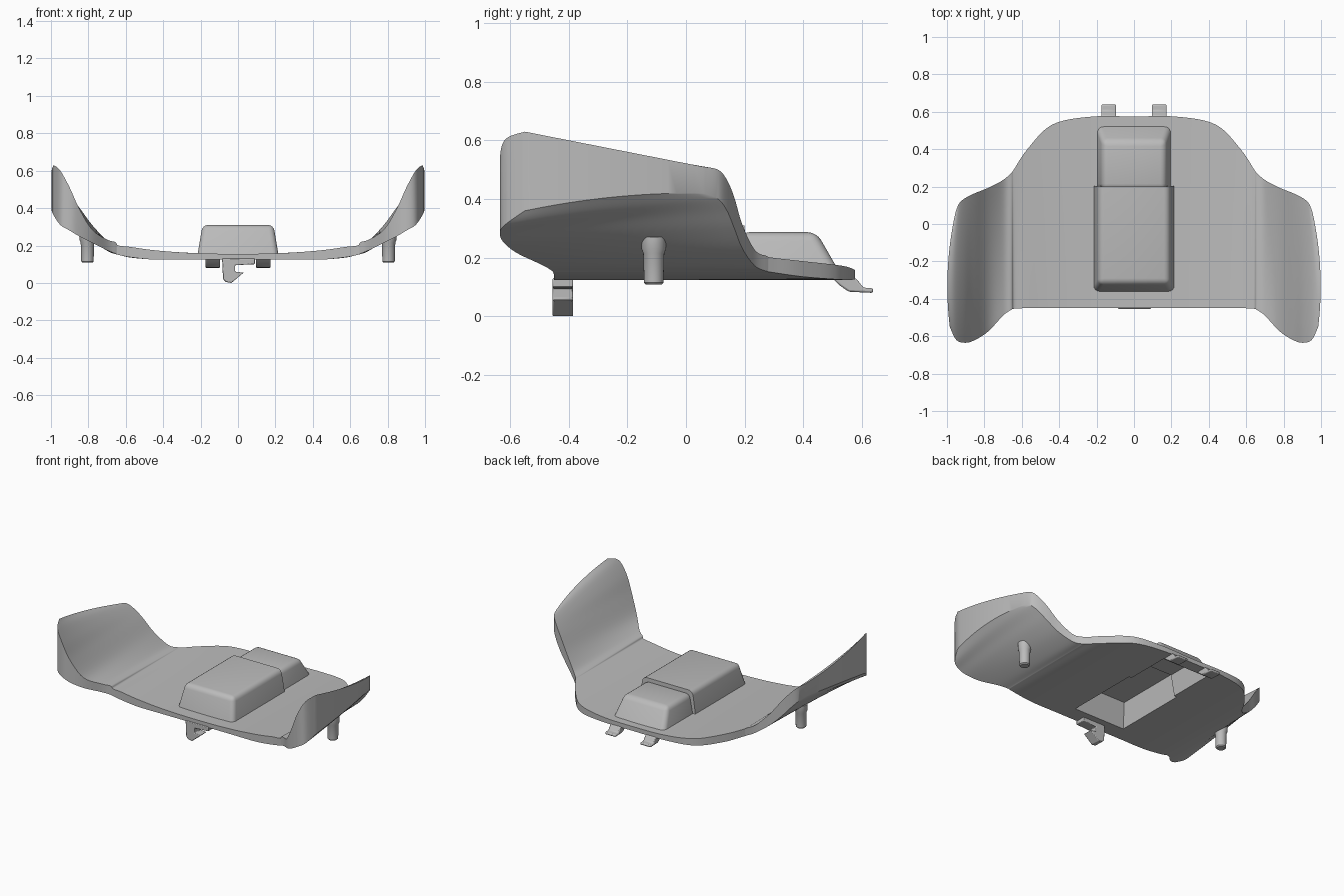
import bpy, bmesh, math
from mathutils import Vector

if "Cube" in bpy.data.objects:
    bpy.data.objects.remove(bpy.data.objects["Cube"])

grey = bpy.data.materials.new("plain_grey")
grey.use_nodes = True
grey.diffuse_color = (0.5, 0.5, 0.5, 1)
grey.node_tree.nodes["Principled BSDF"].inputs["Base Color"].default_value = (0.5, 0.5, 0.5, 1)


def finish(bm, name):
    """Turn a bmesh into a named object with the shared material."""
    bmesh.ops.recalc_face_normals(bm, faces=bm.faces)
    mesh = bpy.data.meshes.new(name)
    bm.to_mesh(mesh)
    bm.free()
    mesh.materials.append(grey)
    obj = bpy.data.objects.new(name, mesh)
    bpy.context.collection.objects.link(obj)
    return obj


def select_only(obj):
    bpy.ops.object.select_all(action='DESELECT')
    obj.select_set(True)
    bpy.context.view_layer.objects.active = obj


def smooth(obj, degrees=35):
    select_only(obj)
    bpy.ops.object.shade_smooth_by_angle(angle=math.radians(degrees))


def cut(obj, cutters):
    for cutter in cutters:
        mod = obj.modifiers.new("cut", 'BOOLEAN')
        mod.operation = 'DIFFERENCE'
        mod.solver = 'EXACT'
        mod.object = cutter
        select_only(obj)
        bpy.ops.object.modifier_apply(modifier=mod.name)


def catmull(p0, p1, p2, p3, t):
    return [0.5 * (2 * b + (c - a) * t + (2 * a - 5 * b + 4 * c - d) * t * t
                   + (3 * b - a - 3 * c + d) * t ** 3)
            for a, b, c, d in zip(p0, p1, p2, p3)]


# Shell stations: front x, y; back x, y; top z front, back; bottom z front, back
stations = [
    (0, -.45, 0, .575, .155, .155, .125, .125),
    (.25, -.45, .24, .573, .16, .16, .125, .125),
    (.45, -.45, .44, .53, .175, .173, .125, .125),
    (.58, -.45, .57, .4, .193, .188, .138, .135),
    (.64, -.453, .64, .295, .2, .2, .15, .15),
    (.655, -.458, .655, .275, .218, .206, .156, .154),
    (.7, -.49, .7, .235, .232, .226, .175, .172),
    (.78, -.575, .78, .193, .285, .31, .215, .23),
    (.85, -.62, .85, .165, .4, .405, .25, .3),
    (.9, -.635, .9, .14, .51, .465, .28, .36),
    (.95, -.62, .935, .11, .6, .5, .31, .4),
    (.985, -.55, .955, .06, .63, .51, .36, .42),
]


def shell_columns(steps=5):
    flip = [-v if i in (0, 2) else v for i, v in enumerate(stations[1])]
    keys = [flip] + stations + [stations[-1]]
    half = [catmull(*keys[i:i + 4], s / steps)
            for i in range(len(stations) - 1) for s in range(steps)]
    half.append(stations[-1])
    left = [[-v if i in (0, 2) else v for i, v in enumerate(c)] for c in half[:0:-1]]
    return left + half


def build_shell(rows=20):
    bm = bmesh.new()
    rings = []
    for xf, yf, xb, yb, tf, tb, lf, lb in shell_columns():
        top, low = [], []
        for r in range(rows + 1):
            t = r / rows
            arch = 4 * t * (1 - t) * abs(xf) ** 10
            x = xf + (xb - xf) * t + math.copysign(0.03, xf) * arch
            y = yf + (yb - yf) * t
            top.append(bm.verts.new((x, y, tf + (tb - tf) * t)))
            low.append(bm.verts.new((x, y, lf + (lb - lf) * t + 0.02 * arch)))
        rings.append(top + low[::-1])
    # Skin neighbouring rings, then close both outer walls
    for a, b in zip(rings, rings[1:]):
        for i in range(len(a)):
            j = (i + 1) % len(a)
            bm.faces.new((a[i], a[j], b[j], b[i]))
    for ring in (rings[0], rings[-1]):
        for i in range(rows):
            bm.faces.new((ring[i], ring[i + 1], ring[-2 - i], ring[-1 - i]))
    return finish(bm, "shell")


def tapered_box(name, half_base, half_top, y_base, y_top, z, bevel=0.0, square_back=False):
    bm = bmesh.new()
    loops = []
    for hx, (y0, y1), h in ((half_base, y_base, z[0]), (half_top, y_top, z[1])):
        loops.append([bm.verts.new((x, y, h)) for x, y in
                      ((-hx, y0), (hx, y0), (hx, y1), (-hx, y1))])
    low, top = loops
    bm.faces.new(low)
    bm.faces.new(top)
    for i in range(4):
        j = (i + 1) % 4
        bm.faces.new((low[i], low[j], top[j], top[i]))
    if bevel:
        back = set(low[2:] + top[2:]) if square_back else set()
        edges = [e for e in bm.edges if not set(e.verts) <= set(low)
                 and not set(e.verts) <= back]
        bmesh.ops.bevel(bm, geom=edges, offset=bevel, segments=4,
                        profile=0.5, affect='EDGES')
    return finish(bm, name)


def extrude_profile(name, points, offset, bevel=0.006):
    """Extrude a closed outline along the given vector."""
    bm = bmesh.new()
    face = bm.faces.new([bm.verts.new(p) for p in points])
    new = bmesh.ops.extrude_face_region(bm, geom=[face])["geom"]
    bmesh.ops.translate(bm, vec=Vector(offset),
                        verts=[g for g in new if isinstance(g, bmesh.types.BMVert)])
    obj = finish(bm, name)
    mod = obj.modifiers.new("soft_edges", 'BEVEL')
    mod.width, mod.segments = bevel, 2
    return obj


# Shell and its stepped hollow housing
shell = build_shell()
large = tapered_box("large_housing", .218, .19, (-.365, .205), (-.32, .2), (.14, .31), .03, True)
small = tapered_box("small_housing", .2, .17, (.185, .53), (.185, .445), (.14, .287), .03)
cutters = [
    tapered_box("large_cavity", .2, .172, (-.345, .185), (-.3, .182), (.1, .29)),
    tapered_box("small_cavity", .18, .15, (.16, .51), (.16, .425), (.1, .267)),
]
for part in (shell, large, small):
    cut(part, cutters)
    smooth(part)
for cutter in cutters:
    bpy.data.objects.remove(cutter)

# Front latch hook
hook_outline = [(-.085, .13), (-.08, .02), (-.065, .005), (-.035, 0), (.03, .055),
                (-.015, .06), (-.015, .095), (.09, .1), (.09, .13)]
smooth(extrude_profile("latch_hook", [(x, -.455, z) for x, z in hook_outline],
                       (0, .07, 0), .004))

# Rear tabs and underside pegs, one on each side
tab_outline = [(.5, .13), (.525, .105), (.555, .084), (.638, .08), (.638, .096),
               (.605, .098), (.58, .13)]
peg_profile = [(0, .108), (.026, .108), (.033, .115), (.036, .215), (.042, .23), (.042, .27), (0, .27)]
for side, sign in (("left", 1), ("right", -1)):
    smooth(extrude_profile(side + "_rear_tab",
                           [(sign * .095, y, z) for y, z in tab_outline],
                           (sign * .08, 0, 0)))
    bm = bmesh.new()
    verts = [bm.verts.new((r, 0, z)) for r, z in peg_profile]
    edges = [bm.edges.new(pair) for pair in zip(verts, verts[1:])]
    bmesh.ops.spin(bm, geom=verts + edges, cent=(0, 0, 0), axis=(0, 0, 1),
                   angle=math.tau, steps=24)
    bmesh.ops.remove_doubles(bm, verts=bm.verts, dist=0.0005)
    bmesh.ops.translate(bm, verts=bm.verts, vec=(sign * .805, -.11, 0))
    smooth(finish(bm, side + "_peg"))
